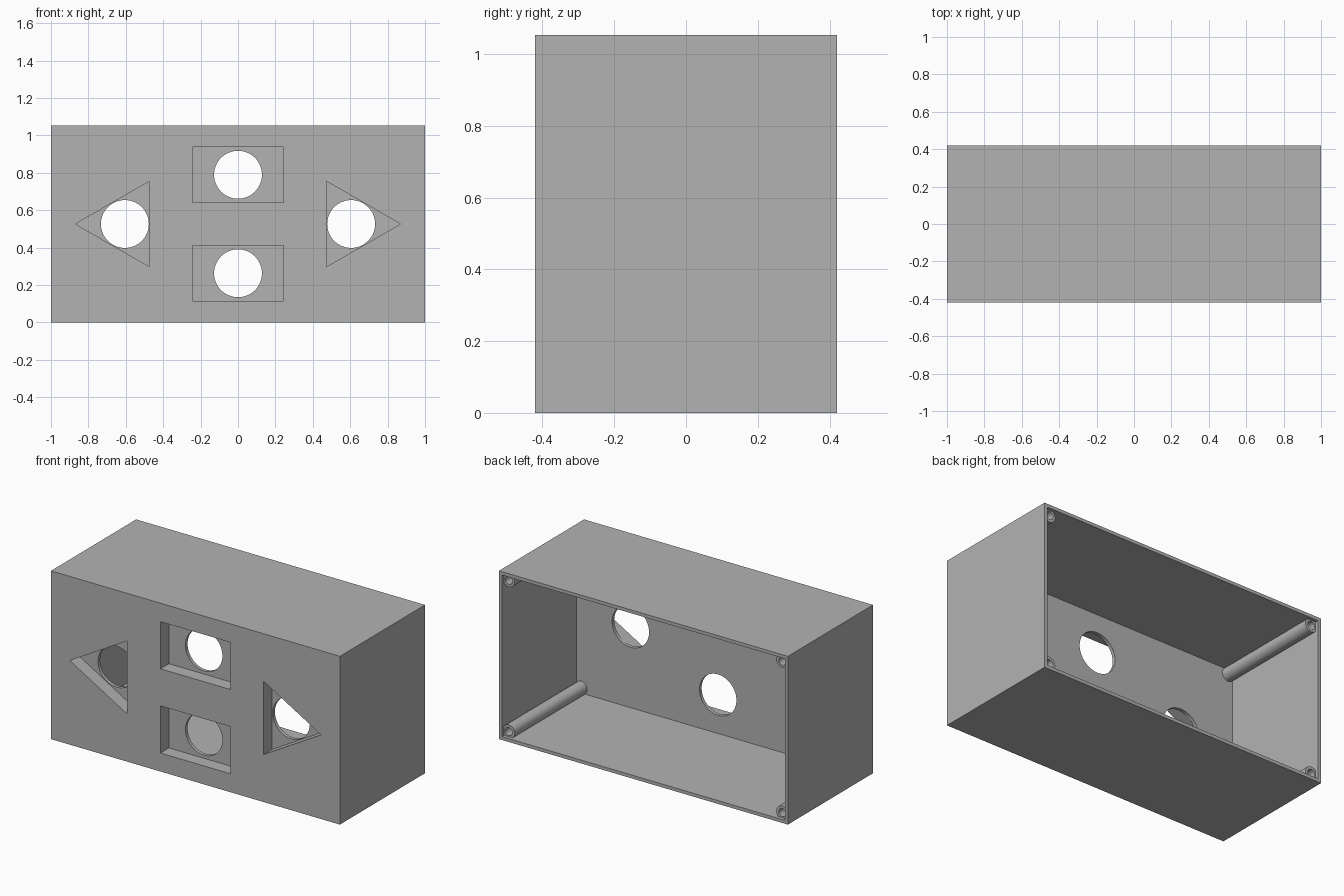
import bpy, bmesh
from math import cos, sin, pi, radians

if "Cube" in bpy.data.objects:
    bpy.data.objects.remove(bpy.data.objects["Cube"], do_unlink=True)

W, D, H = 2.0, 0.842, 1.053       # outer size
T = 0.021                         # wall thickness
FRONT, BACK = -D / 2, D / 2
PLATE = FRONT + 0.105             # inner face of the thick front
RECESS = FRONT + 0.084            # floor of the front pockets

grey = bpy.data.materials.new("grey plastic")
grey.use_nodes = True
grey.diffuse_color = (0.448, 0.448, 0.448, 1)
grey.node_tree.nodes["Principled BSDF"].inputs["Base Color"].default_value = grey.diffuse_color


def ring(cx, cz, r, n=64, start=0.0):
    return [(cx + r * cos(start + 2 * pi * i / n), cz + r * sin(start + 2 * pi * i / n))
            for i in range(n)]


def rect(cx, cz, w, h):
    return [(cx + sx * w / 2, cz + sz * h / 2)
            for sx, sz in ((-1, -1), (1, -1), (1, 1), (-1, 1))]


def prism(name, outline, y0, y1):
    """Extrude an outline in x, z along y."""
    bm = bmesh.new()
    face = bm.faces.new([bm.verts.new((x, y0, z)) for x, z in outline])
    new = bmesh.ops.extrude_face_region(bm, geom=[face])["geom"]
    bmesh.ops.translate(bm, vec=(0, y1 - y0, 0),
                        verts=[v for v in new if isinstance(v, bmesh.types.BMVert)])
    bmesh.ops.recalc_face_normals(bm, faces=bm.faces)
    mesh = bpy.data.meshes.new(name)
    bm.to_mesh(mesh)
    bm.free()
    mesh.materials.append(grey)
    obj = bpy.data.objects.new(name, mesh)
    bpy.context.collection.objects.link(obj)
    return obj


def activate(obj):
    bpy.ops.object.select_all(action='DESELECT')
    obj.select_set(True)
    bpy.context.view_layer.objects.active = obj


def cut(obj, outline, y0, y1):
    cutter = prism("cutter", outline, y0, y1)
    cutter.hide_render = True
    activate(obj)
    mod = obj.modifiers.new("cut", 'BOOLEAN')
    mod.operation, mod.solver, mod.object = 'DIFFERENCE', 'EXACT', cutter
    bpy.ops.object.modifier_apply(modifier=mod.name)
    bpy.data.objects.remove(cutter, do_unlink=True)


def smooth(obj):
    activate(obj)
    bpy.ops.object.shade_smooth_by_angle(angle=radians(30))


# Housing: thick front, thin walls, open back
housing = prism("housing", rect(0, H / 2, W, H), FRONT, BACK)
cut(housing, rect(0, H / 2, W - 2 * T, H - 2 * T), PLATE, BACK + 0.1)

# Pockets with round button holes: two rectangles and two outward triangles
pockets = []
for cz in (0.263, 0.79):
    pockets.append((0, cz, rect(0, cz, 0.484, 0.295)))
for cx, start in ((0.605, 0), (-0.605, pi)):
    pockets.append((cx, H / 2, ring(cx, H / 2, 0.264, 3, start)))
for cx, cz, outline in pockets:
    cut(housing, outline, FRONT - 0.1, RECESS)
    cut(housing, ring(cx, cz, 0.128), RECESS - 0.02, PLATE + 0.05)
smooth(housing)

# Screw posts in the four corners, set in from the back rim
INSET = 0.053
for side, sx in (("left", 1), ("right", -1)):
    for level, cz in (("lower", INSET), ("upper", H - INSET)):
        cx = sx * (W / 2 - INSET)
        post = prism(f"{level}_{side}_screw_post", ring(cx, cz, 0.042, 32),
                     PLATE - 0.01, BACK - T)
        cut(post, ring(cx, cz, 0.025, 32), BACK - 0.25, BACK + 0.1)
        smooth(post)
